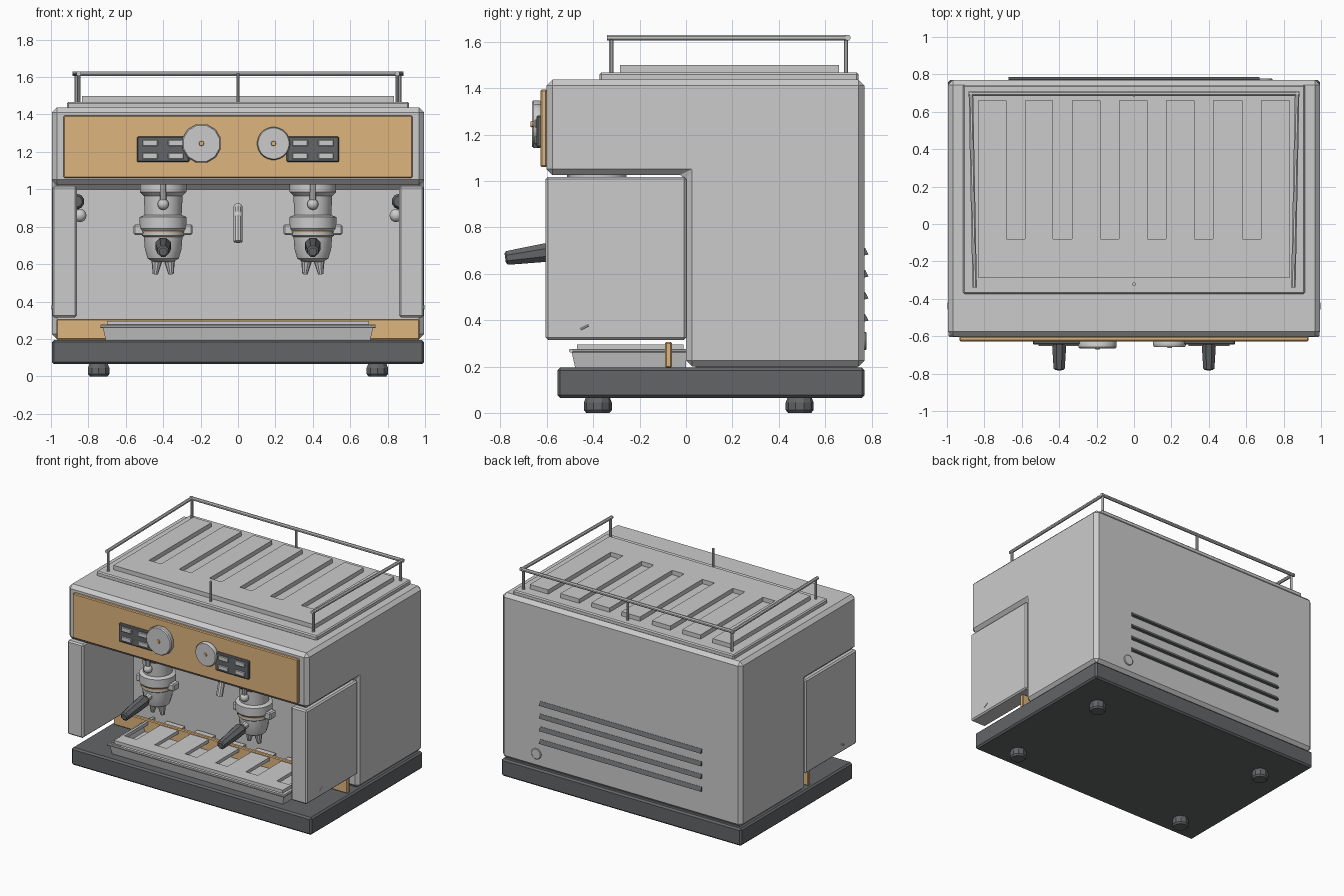
import bpy, bmesh
from math import sin, cos, pi, radians
from mathutils import Vector

if "Cube" in bpy.data.objects:
    bpy.data.objects.remove(bpy.data.objects["Cube"])


def material(name, rgb):
    m = bpy.data.materials.new(name)
    m.diffuse_color = (*rgb, 1)
    m.use_nodes = True
    m.node_tree.nodes["Principled BSDF"].inputs["Base Color"].default_value = m.diffuse_color
    return m


COPPER = material("copper", (0.73, 0.46, 0.21))
DARK = material("dark_plastic", (0.125, 0.13, 0.135))


def finish(name, bm, mat=None, bevel=0, smooth=False):
    bmesh.ops.recalc_face_normals(bm, faces=bm.faces)
    me = bpy.data.meshes.new(name)
    bm.to_mesh(me)
    bm.free()
    ob = bpy.data.objects.new(name, me)
    bpy.context.collection.objects.link(ob)
    if mat:
        me.materials.append(mat)
    if bevel:
        b = ob.modifiers.new("bevel", 'BEVEL')
        b.width, b.segments = bevel, 1
    if smooth:
        bpy.ops.object.select_all(action='DESELECT')
        ob.select_set(True)
        bpy.context.view_layer.objects.active = ob
        bpy.ops.object.shade_smooth_by_angle(angle=radians(35))
    return ob


def box(name, x, y, z, mat=None, bevel=0):
    bm = bmesh.new()
    bmesh.ops.create_cube(bm, size=1)
    for v in bm.verts:
        v.co = [r[0] if c < 0 else r[1] for c, r in zip(v.co, (x, y, z))]
    return finish(name, bm, mat, bevel)


def prism(name, pts, vec, mat=None, bevel=0):
    """Closed outline swept along a vector."""
    bm = bmesh.new()
    f = bm.faces.new([bm.verts.new(p) for p in pts])
    new = bmesh.ops.extrude_face_region(bm, geom=[f])["geom"]
    bmesh.ops.translate(bm, vec=vec, verts=[g for g in new if isinstance(g, bmesh.types.BMVert)])
    return finish(name, bm, mat, bevel)


def lathe(name, profile, base, axis=(0, 0, 1), n=16, mat=None, smooth=True):
    """Capped solid of revolution: profile of (radius, distance along axis)."""
    q = Vector(axis).to_track_quat('Z', 'Y')
    bm = bmesh.new()
    rings = []
    for r, h in profile:
        rings.append([bm.verts.new(Vector(base) + q @ Vector(
            (r * cos(2 * pi * (i + .5) / n), r * sin(2 * pi * (i + .5) / n), h))) for i in range(n)])
    for a, b in zip(rings, rings[1:]):
        for i in range(n):
            j = (i + 1) % n
            bm.faces.new((a[i], a[j], b[j], b[i]))
    bm.faces.new(rings[0])
    bm.faces.new(rings[-1])
    return finish(name, bm, mat, 0, smooth)


def rod(name, p, q, r, r2=None, n=8, mat=None):
    d = Vector(q) - Vector(p)
    return lathe(name, [(r, 0), (r2 or r, d.length)], p, d, n, mat)


def ball(name, c, r, mat=None):
    prof = [(r * sin(a * pi / 8) + .001, -r * cos(a * pi / 8)) for a in range(9)]
    return lathe(name, prof, c, (0, 0, 1), 12, mat)


def comb(name, half, y0, ys, y1, z0, z1):
    """Slotted plate, six slots open toward the back."""
    pts = [(half, y0, z0), (-half, y0, z0), (-half, y1, z0)]
    for c in (-.632, -.382, -.13, .122, .373, .63):
        pts += [(c - .05, y1, z0), (c - .05, ys, z0), (c + .05, ys, z0), (c + .05, y1, z0)]
    return prism(name, pts + [(half, y1, z0)], (0, 0, z1 - z0))


# Base and feet
box("base", (-.995, .995), (-.555, .77), (.065, .195), DARK, .012)
for x in (-.745, .745):
    for y in (-.38, .49):
        lathe("foot", [(.05, 0), (.06, .012), (.06, .045), (.05, .07)], (x, y, 0), n=10, mat=DARK, smooth=False)

# L-shaped housing and side panels
side = [(.77, .2), (.77, 1.437), (-.602, 1.437), (-.602, 1.026), (0, 1.026), (0, .2)]
prism("housing", [(-.995, y, z) for y, z in side], (1.99, 0, 0), None, .026)
box("neck_plinth", (-.96, .96), (.04, .74), (.19, .21))
for s in (-1, 1):
    box("side_panel", sorted((s * .862, s * .993)), (-.605, .002), (.315, 1.018), None, .01)
    rod("panel_mark", (s * .992, -.455, .36), (s * .992, -.42, .378), .005, n=6)

# Copper trims
box("front_fascia", (-.933, .933), (-.627, -.6), (1.06, 1.395), COPPER, .006)
box("tray_back_trim", (-.97, .97), (-.09, -.06), (.195, .306), COPPER, .006)

# Hollow drip tray with lip and slotted grille
bm = bmesh.new()
bmesh.ops.create_cube(bm, size=1)
for v in bm.verts:
    t = v.co.z > 0
    v.co = ((.725 if t else .708) * (1 if v.co.x > 0 else -1),
            0 if v.co.y > 0 else (-.495 if t else -.478), .272 if t else .195)
bm.normal_update()
top = max(bm.faces, key=lambda f: f.calc_center_median().z)
bmesh.ops.inset_region(bm, faces=[top], thickness=.02)
bmesh.ops.translate(bm, vec=(0, 0, -.06), verts=top.verts)
finish("drip_tray", bm)
rod("tray_lip_front", (-.735, -.496, .268), (.735, -.496, .268), .009)
for s in (-1, 1):
    rod("tray_lip_side", (s * .727, -.5, .268), (s * .727, 0, .268), .009)
comb("drip_grille", .7, -.47, -.37, -.01, .27, .295)

# Cup warmer on top
box("warmer_plate", (-.915, .915), (-.373, .743), (1.43, 1.468), None, .008)
comb("warmer_grille", .833, -.285, -.08, .66, 1.465, 1.5)

# Cup rail: sides and back, posts
rod("rail_back", (-.885, .697, 1.618), (.885, .697, 1.618), .013)
for s in (-1, 1):
    rod("rail_side", (s * .852, -.34, 1.618), (s * .872, .705, 1.618), .013)
for x, y in ((-.85, -.322), (.85, -.322), (0, -.322), (-.865, .69), (.865, .69), (0, .69)):
    rod("rail_post", (x, y, 1.46), (x, y, 1.618), .01)

# Keypads with four buttons each
for s in (-1, 1):
    box("keypad", sorted((s * .26, s * .54)), (-.645, -.62), (1.145, 1.282), DARK, .006)
    for x in (.332, .47):
        for z in (1.178, 1.248):
            box("button", (s * x - .041, s * x + .041), (-.653, -.64), (z - .017, z + .017), None, .003)

# Round gauges
for x, r, n, d in ((-.195, .106, 12, .04), (.19, .088, 24, .033)):
    lathe("gauge", [(r * .96, 0), (r, .006), (r, d - .008), (r * .94, d)], (x, -.625, 1.245), (0, -1, 0), n)
    lathe("gauge_hub", [(.014, 0), (.012, .006)], (x, -.625 - d, 1.245), (0, -1, 0), 10, COPPER)

# Brew groups with portafilters
GY = -.38
for s in (-1, 1):
    x = s * .4
    lathe("group_head", [(.125, 1.04), (.125, .985), (.105, .965), (.1, .862), (.127, .852), (.127, .79),
                         (.115, .775)], (x, GY, 0), n=20)
    lathe("group_gasket", [(.117, .782), (.117, .768)], (x, GY, 0), n=20, mat=COPPER)
    lathe("portafilter_bowl", [(.115, .77), (.115, .752), (.105, .745), (.1, .68), (.085, .63), (.05, .61)],
          (x, GY, 0), n=16)
    box("locking_lug", (x - .158, x + .158), (GY - .035, GY + .035), (.757, .812), None, .008)
    rod("pipe", (x, GY - .115, 1.04), (x, GY - .115, .92), .018, n=10)
    ball("pipe_joint", (x, GY - .115, .92), .03)
    for t in (-1, 1):
        rod("spout", (x + t * .03, GY, .65), (x + t * .042, GY, .545), .036, .014, 10)
    rod("handle_neck", (x, GY - .07, .715), (x, -.53, .7), .024, n=8)
    d = Vector((0, -.26, -.036))
    lathe("handle", [(.03, 0), (.045, .03), (.043, .09), (.036, .2), (.032, .255), (.022, .262)],
          (x, -.52, .703), d, 8, DARK, False)

# Hot water spout in the centre
path = [(0, .01, .9), (0, -.13, .9), (0, -.18, .86), (0, -.22, .72)]
for a, b in zip(path, path[1:]):
    rod("water_spout", a, b, .024, n=10)
for p in path[1:3]:
    ball("water_spout_bend", p, .025)

# Steam valves on the inner faces of the side panels
for s in (-1, 1):
    ball("steam_joint", (s * .845, -.2, .86), .035)
    rod("steam_stem", (s * .87, -.2, .86), (s * .855, -.2, .94), .015)
    lathe("steam_knob", [(.03, -.04), (.042, -.02), (.042, .02), (.03, .04)], (s * .863, -.2, .935),
          (0, 1, 0), 10, DARK)

# Rear louvres and round port
for z in (.695, .6, .505, .41):
    prism("rear_louvre", [(-.67, .765, z + .017), (-.67, .772, z + .017), (-.67, .787, z - .012),
                          (-.67, .765, z - .017)], (1.34, 0, 0), DARK)
lathe("rear_port", [(.04, 0), (.04, .01), (.036, .013)], (.7, .765, .31), (0, 1, 0), 16)
